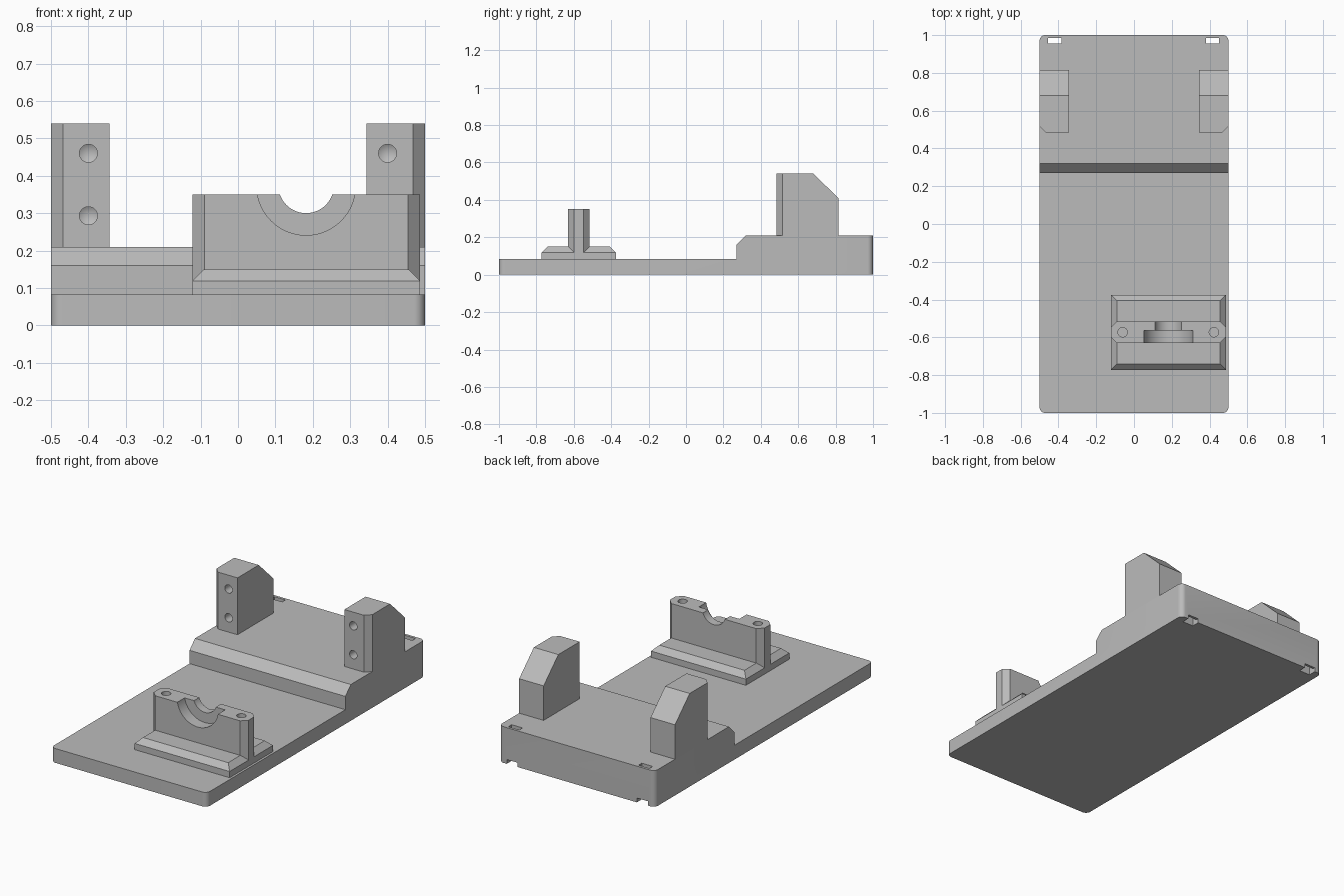
import bpy
import bmesh
import math
from mathutils import Vector

if "Cube" in bpy.data.objects:
    bpy.data.objects.remove(bpy.data.objects["Cube"], do_unlink=True)

grey = bpy.data.materials.new("plain grey")
grey.use_nodes = True
grey.diffuse_color = (0.5, 0.5, 0.5, 1)
grey.node_tree.nodes["Principled BSDF"].inputs["Base Color"].default_value = (0.5, 0.5, 0.5, 1)


def prism(name, points, axis, start, end, bevel=None, offset=0.03, segments=1):
    """Extrude a flat outline along an axis; bevel the edges picked by a rule."""
    place = {"x": lambda p, d: (d, p[0], p[1]),
             "y": lambda p, d: (p[0], d, p[1]),
             "z": lambda p, d: (p[0], p[1], d)}[axis]
    bm = bmesh.new()
    face = bm.faces.new([bm.verts.new(place(p, start)) for p in points])
    new = bmesh.ops.extrude_face_region(bm, geom=[face])["geom"]
    shift = Vector(place((0, 0), end - start))
    bmesh.ops.translate(bm, vec=shift, verts=[v for v in new if isinstance(v, bmesh.types.BMVert)])
    if bevel:
        edges = [e for e in bm.edges if bevel(e.verts[0].co, e.verts[1].co)]
        bmesh.ops.bevel(bm, geom=edges, offset=offset, segments=segments,
                        profile=0.5, affect='EDGES')
    bmesh.ops.recalc_face_normals(bm, faces=bm.faces[:])
    mesh = bpy.data.meshes.new(name)
    bm.to_mesh(mesh)
    bm.free()
    mesh.materials.append(grey)
    obj = bpy.data.objects.new(name, mesh)
    bpy.context.collection.objects.link(obj)
    return obj


def box(x0, x1, y0, y1):
    return [(x0, y0), (x1, y0), (x1, y1), (x0, y1)]


def circle(cx, cy, r, sides=48):
    return [(cx + r * math.cos(math.tau * i / sides),
             cy + r * math.sin(math.tau * i / sides)) for i in range(sides)]


def cut(obj, cutter):
    cutter.hide_render = True
    mod = obj.modifiers.new("cut", 'BOOLEAN')
    mod.operation, mod.solver, mod.object = 'DIFFERENCE', 'EXACT', cutter
    bpy.context.view_layer.objects.active = obj
    bpy.ops.object.modifier_apply(modifier=mod.name)
    bpy.data.objects.remove(cutter, do_unlink=True)


def upright(a, b):
    return abs(a.z - b.z) > 0.01 and (a.xy - b.xy).length < 0.001


def pointed_drill(x, y, z, radius, depth):
    """Drill shape entering toward +y, with a conical tip."""
    drill = prism("drill", circle(x, z, radius, 32), "y", y - 0.02, y + depth)
    bm = bmesh.new()
    bm.from_mesh(drill.data)
    bm.faces.ensure_lookup_table()
    end = max(bm.faces, key=lambda f: f.calc_center_median().y)
    tip = bmesh.ops.poke(bm, faces=[end])["verts"][0]
    tip.co.y += radius * 0.6
    bm.to_mesh(drill.data)
    bm.free()
    return drill


# Stepped base with rounded corners
step = [(-1, 0), (1, 0), (1, 0.21), (0.32, 0.21), (0.27, 0.16), (0.27, 0.083), (-1, 0.083)]
base = prism("base", step, "x", -0.5, 0.5,
             lambda a, b: upright(a, b) and abs(a.y) > 0.99, 0.03, 8)

# Strap slots, opening to the back edge underneath
for x0 in (-0.455, 0.38):
    cut(base, prism("slot", box(x0, x0 + 0.07, 0.955, 0.985), "z", -0.1, 0.4))
    cut(base, prism("notch", box(x0, x0 + 0.07, 0.955, 1.1), "z", -0.1, 0.025))

# Two posts with sloped backs, chamfered outer front corners and blind holes
post_side = [(0.485, 0.21), (0.815, 0.21), (0.815, 0.41), (0.68, 0.54), (0.485, 0.54)]
posts = []
for side, label in ((-1, "right_post"), (1, "left_post")):
    post = prism(label, post_side, "x", side * 0.343, side * 0.5,
                 lambda a, b: upright(a, b) and a.y < 0.5 and abs(a.x) > 0.49, 0.032)
    for z in (0.293, 0.46):
        cut(post, pointed_drill(side * 0.4, 0.485, z, 0.024, 0.1))
    posts.append(post)

# Chamfered foot of the cradle
foot = prism("cradle_foot", box(-0.122, 0.487, -0.772, -0.375), "z", 0.083, 0.15,
             lambda a, b: min(a.z, b.z) > 0.14, 0.031)

# Cradle wall with chamfered ends
wall = prism("cradle_wall", box(-0.122, 0.487, -0.63, -0.515), "z", 0.118, 0.35, upright, 0.032)

# Stepped round seat: wide at the front, narrow right through
cut(wall, prism("wide_seat", circle(0.182, 0.373, 0.132, 64), "y", -0.7, -0.563))
cut(wall, prism("narrow_seat", circle(0.182, 0.374, 0.074, 64), "y", -0.7, -0.4))

# Screw holes in the top of the wall
for x in (-0.06, 0.423):
    cut(wall, prism("screw_hole", circle(x, -0.573, 0.025, 32), "z", 0.2, 0.5))

# Smooth the round faces, keep edges sharp
bpy.ops.object.select_all(action='DESELECT')
for obj in [base, foot, wall] + posts:
    obj.select_set(True)
bpy.context.view_layer.objects.active = base
bpy.ops.object.shade_smooth_by_angle(angle=math.radians(25))
